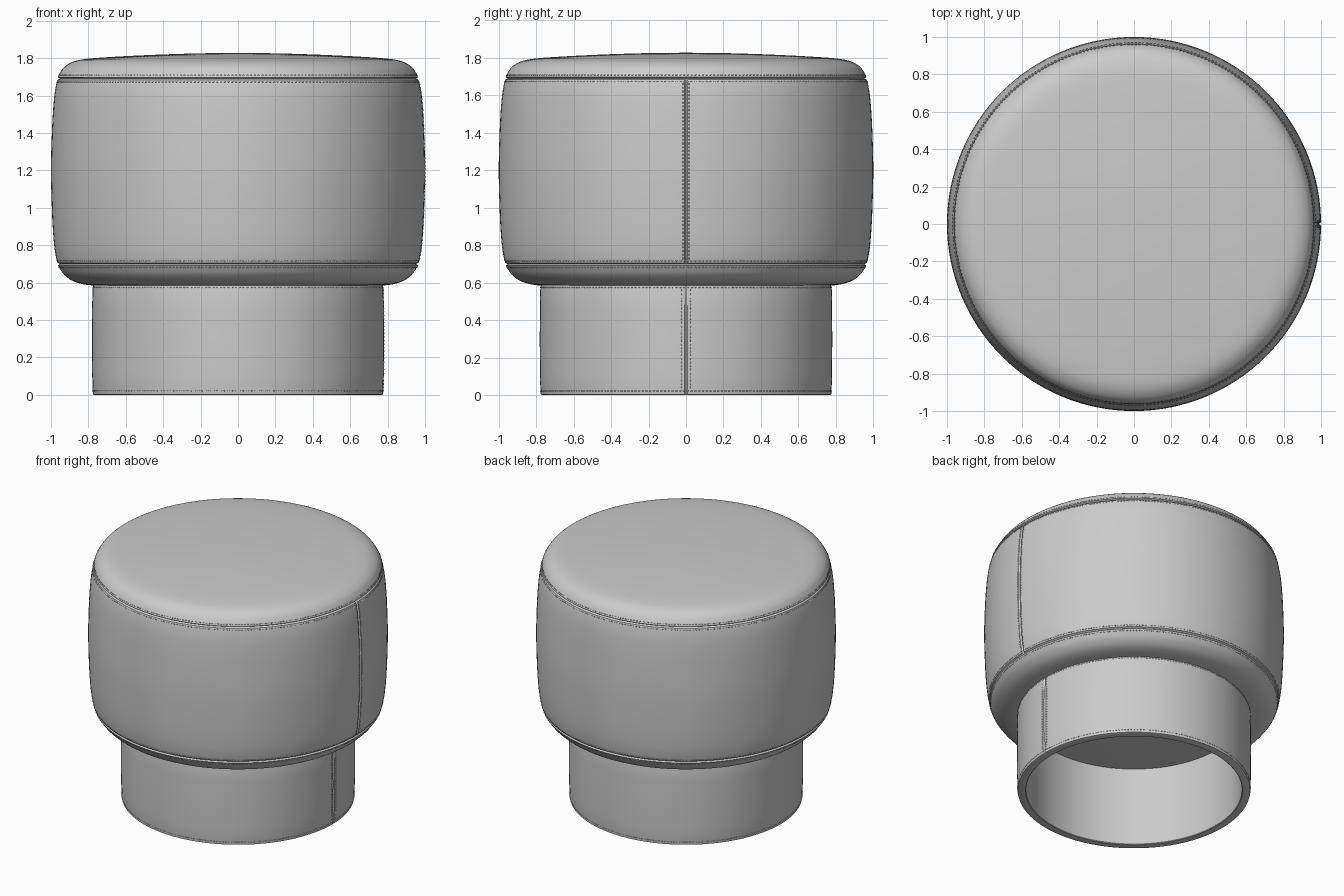
import bpy, bmesh
from math import cos, sin, pi
from mathutils import Vector, Matrix

if "Cube" in bpy.data.objects:
    bpy.data.objects.remove(bpy.data.objects["Cube"])


def smooth_profile(pts, n=4):
    """Catmull-Rom through (radius, height) points."""
    p = [Vector(q) for q in pts]
    p = [2 * p[0] - p[1]] + p + [2 * p[-1] - p[-2]]
    out = []
    for a, b, c, d in zip(p, p[1:], p[2:], p[3:]):
        for k in range(n):
            t = k / n
            out.append(0.5 * (2 * b + (c - a) * t + (2 * a - 5 * b + 4 * c - d) * t * t
                              + (3 * b - a - 3 * c + d) * t ** 3))
    return out + [p[-2]]


def finish(name, bm, angle=40):
    bmesh.ops.recalc_face_normals(bm, faces=bm.faces)
    me = bpy.data.meshes.new(name)
    bm.to_mesh(me)
    bm.free()
    ob = bpy.data.objects.new(name, me)
    bpy.context.collection.objects.link(ob)
    bpy.ops.object.select_all(action='DESELECT')
    ob.select_set(True)
    bpy.context.view_layer.objects.active = ob
    bpy.ops.object.shade_smooth_by_angle(angle=angle * pi / 180)
    return ob


# Angles around the lathe, with extra columns for the side seam at +x
ANGLES = sorted([2 * pi * i / 128 for i in range(128)] +
                [0.004, 0.009, 2 * pi - 0.004, 2 * pi - 0.009])


def lathe(name, prof, seam, depth, closed=False):
    """Revolve a profile; a vertical groove runs at +x between the seam heights."""
    bm = bmesh.new()
    rings = []
    for r, z in prof:
        if r < 1e-4:
            rings.append([bm.verts.new((0, 0, z))] * len(ANGLES))
            continue
        ring = []
        for a in ANGLES:
            near = min(a, 2 * pi - a)
            groove = 0
            if seam[0] < z < seam[1] and r > seam[2]:
                groove = depth * max(0, 1 - near / 0.009)
            ring.append(bm.verts.new(((r - groove) * cos(a), (r - groove) * sin(a), z)))
        rings.append(ring)
    pairs = list(zip(rings, rings[1:])) + ([(rings[-1], rings[0])] if closed else [])
    n = len(ANGLES)
    for lo, hi in pairs:
        for i in range(n):
            j = (i + 1) % n
            vs = list(dict.fromkeys((lo[i], lo[j], hi[j], hi[i])))
            bm.faces.new(vs)
    return finish(name, bm)


def stitches(name, places, length=0.0065, thick=0.0028):
    """One small thread bead per (position, direction)."""
    bm = bmesh.new()
    for pos, way in places:
        m = (Matrix.Translation(pos) @ way.to_track_quat('X', 'Z').to_matrix().to_4x4()
             @ Matrix.Diagonal((length, thick, thick, 1)))
        bmesh.ops.create_icosphere(bm, subdivisions=1, radius=1, matrix=m)
    finish(name, bm, 80)


def ring_places(r, z, n):
    return [(Vector((r * cos(a), r * sin(a), z)), Vector((-sin(a), cos(a), 0)))
            for a in (2 * pi * (i + 0.5) / n for i in range(n))]


def radius_at(prof, z):
    for a, b in zip(prof, prof[1:]):
        if a[1] <= z <= b[1]:
            return a[0] + (b[0] - a[0]) * (z - a[1]) / (b[1] - a[1])


def column_places(prof, y, z0, z1, n):
    out = []
    for i in range(n):
        z = z0 + (z1 - z0) * (i + 0.5) / n
        r = radius_at(prof, z)
        out.append((Vector(((r * r - y * y) ** 0.5, y, z)), Vector((0, 0, 1))))
    return out


# Padded cushion: underside, side band and top meeting at two sewn grooves
under = smooth_profile([(0.70, 0.580), (0.78, 0.585), (0.84, 0.594), (0.89, 0.612),
                        (0.93, 0.643), (0.953, 0.675), (0.963, 0.692)])
band = smooth_profile([(0.965, 0.706), (0.972, 0.73), (0.983, 0.80), (0.992, 0.92),
                       (0.998, 1.08), (1.0, 1.20), (0.998, 1.32), (0.992, 1.47),
                       (0.983, 1.59), (0.972, 1.66), (0.965, 1.684)])
top = smooth_profile([(0.963, 1.698), (0.952, 1.722), (0.93, 1.752), (0.89, 1.778),
                      (0.84, 1.792), (0.76, 1.801), (0.60, 1.811), (0.40, 1.820),
                      (0.20, 1.826), (0.0, 1.828)])
low_seam, high_seam = (0.952, 0.699), (0.952, 1.691)
cushion = [(0, 0.58)] + [tuple(v) for v in under] + [low_seam] + \
          [tuple(v) for v in band] + [high_seam] + [tuple(v) for v in top]
lathe("cushion", cushion, (0.70, 1.69, 0.9), 0.012)

# Hollow plinth under the cushion
outer = [(0.768, 0.0), (0.775, 0.003), (0.777, 0.015), (0.780, 0.12), (0.781, 0.30),
         (0.780, 0.46), (0.778, 0.57), (0.774, 0.588)]
lathe("plinth", outer + [(0.72, 0.588), (0.72, 0.004), (0.724, 0.0)],
      (0.001, 0.587, 0.75), 0.006, closed=True)

# Cushion stitching on both sides of each seam
band_pts = [tuple(v) for v in band]
for label, z0 in (("lower", 0.699), ("upper", 1.691)):
    for side, dz in (("below", -0.018), ("above", 0.018)):
        r = radius_at(cushion[1:], z0 + dz)
        stitches(f"cushion_{label}_stitches_{side}", ring_places(r, z0 + dz, 300))
for side, y in (("left", -0.016), ("right", 0.016)):
    stitches(f"cushion_side_stitches_{side}", column_places(band_pts, y, 0.72, 1.67, 48))

# Plinth stitching along both hems and the side seam
for label, z in (("bottom", 0.022), ("top", 0.575)):
    stitches(f"plinth_{label}_stitches", ring_places(radius_at(outer, z), z, 240))
for side, y in (("left", -0.023), ("right", 0.023)):
    stitches(f"plinth_side_stitches_{side}", column_places(outer, y, 0.03, 0.57, 28))
